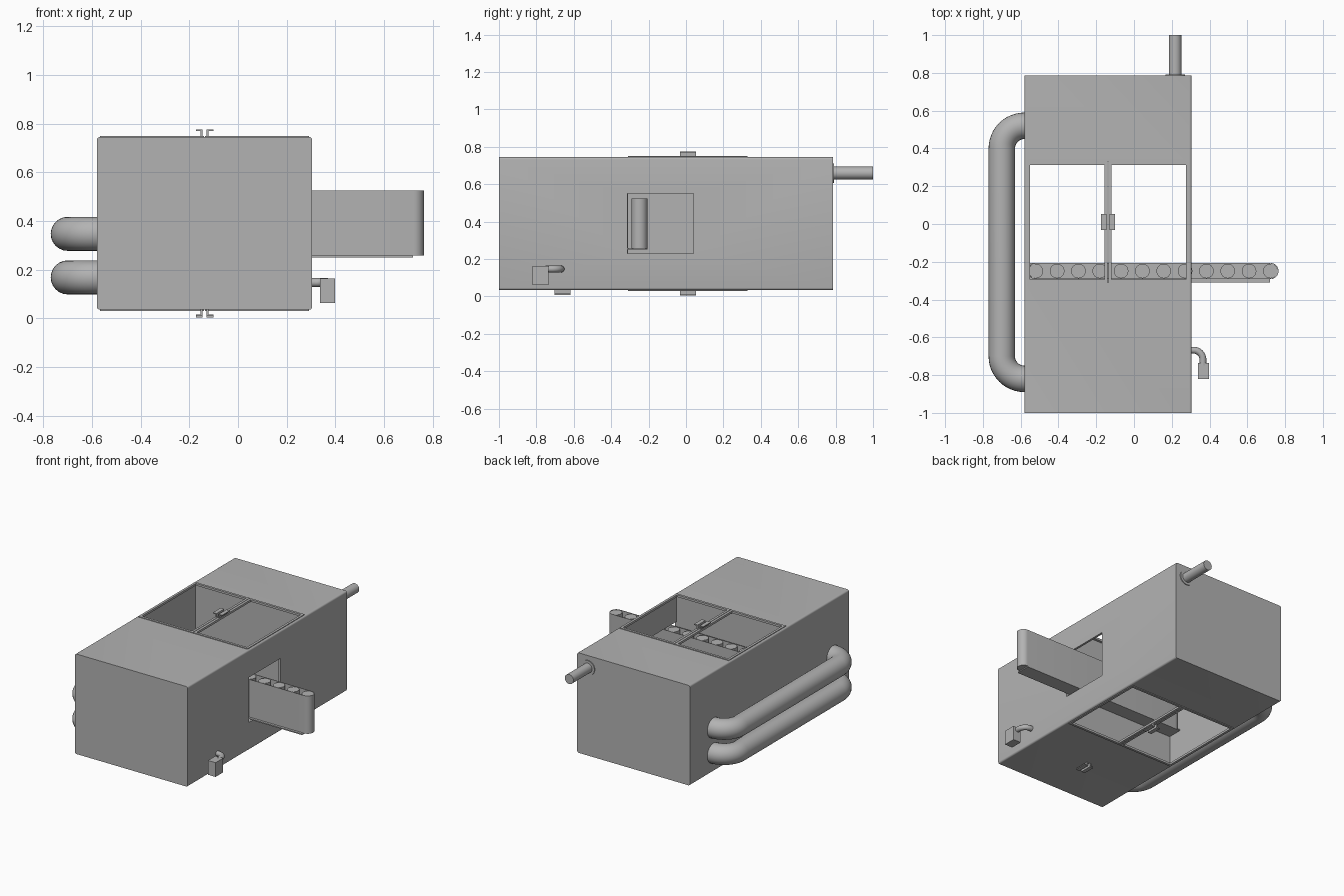
import bpy, bmesh, math
from mathutils import Vector

if "Cube" in bpy.data.objects:
    bpy.data.objects.remove(bpy.data.objects["Cube"])

grey = bpy.data.materials.new("machine grey")
grey.diffuse_color = (0.45, 0.45, 0.45, 1)
grey.use_nodes = True
grey.node_tree.nodes["Principled BSDF"].inputs["Base Color"].default_value = grey.diffuse_color


def finish(name, bm, smooth=False):
    bmesh.ops.recalc_face_normals(bm, faces=bm.faces[:])
    me = bpy.data.meshes.new(name)
    bm.to_mesh(me)
    bm.free()
    ob = bpy.data.objects.new(name, me)
    bpy.context.collection.objects.link(ob)
    me.materials.append(grey)
    if smooth:
        select(ob)
        bpy.ops.object.shade_smooth_by_angle(angle=math.radians(35))
    return ob


def select(ob):
    bpy.ops.object.select_all(action='DESELECT')
    ob.select_set(True)
    bpy.context.view_layer.objects.active = ob


def add_box(bm, x0, x1, y0, y1, z0, z1):
    vs = bmesh.ops.create_cube(bm, size=1)["verts"]
    for v in vs:
        v.co = Vector(((x0 + x1) / 2 + v.co.x * (x1 - x0),
                       (y0 + y1) / 2 + v.co.y * (y1 - y0),
                       (z0 + z1) / 2 + v.co.z * (z1 - z0)))


def boxes(name, *dims):
    bm = bmesh.new()
    for d in dims:
        add_box(bm, *d)
    return finish(name, bm)


def cylinder(name, a, b, r, n=32):
    a, b = Vector(a), Vector(b)
    bm = bmesh.new()
    bmesh.ops.create_cone(bm, cap_ends=True, segments=n, radius1=r, radius2=r,
                          depth=(b - a).length)
    q = (b - a).to_track_quat('Z', 'Y')
    for v in bm.verts:
        v.co = q @ v.co + (a + b) / 2
    return finish(name, bm, True)


def arc(cx, cy, r, a0, a1, n=12):
    return [(cx + r * math.cos(math.radians(a0 + (a1 - a0) * i / n)),
             cy + r * math.sin(math.radians(a0 + (a1 - a0) * i / n)))
            for i in range(n + 1)]


def pipe(name, path, z, r, n=24):
    """Sweep a round section along a flat path at height z."""
    bm = bmesh.new()
    pts = [Vector((x, y, z)) for x, y in path]
    rings = []
    for i, p in enumerate(pts):
        t = (pts[min(i + 1, len(pts) - 1)] - pts[max(i - 1, 0)]).normalized()
        side = t.cross(Vector((0, 0, 1)))
        rings.append([bm.verts.new(p + side * r * math.cos(2 * math.pi * k / n)
                                   + Vector((0, 0, r * math.sin(2 * math.pi * k / n))))
                      for k in range(n)])
    for a, b in zip(rings, rings[1:]):
        for k in range(n):
            bm.faces.new((a[k], a[(k + 1) % n], b[(k + 1) % n], b[k]))
    bm.faces.new(rings[0])
    bm.faces.new(rings[-1])
    return finish(name, bm, True)


# Cabinet with rounded long edges
bm = bmesh.new()
add_box(bm, -0.58, 0.305, -1, 0.785, 0.035, 0.745)
long_edges = [e for e in bm.edges
              if abs(e.verts[0].co.y - e.verts[1].co.y) > 1]
bmesh.ops.bevel(bm, geom=long_edges, offset=0.012, segments=4, profile=0.5,
                affect='EDGES')
cabinet = finish("cabinet", bm)

# Shaft through the cabinet and side outlet for the conveyor
for dims in ((-0.565, 0.29, -0.31, 0.33, -0.2, 1.0),
             (0.2, 0.4, -0.312, 0.04, 0.23, 0.55)):
    cutter = boxes("cutter", dims)
    mod = cabinet.modifiers.new("cut", 'BOOLEAN')
    mod.operation = 'DIFFERENCE'
    mod.solver = 'EXACT'
    mod.object = cutter
    select(cabinet)
    bpy.ops.object.modifier_apply(modifier=mod.name)
    bpy.data.objects.remove(cutter)
select(cabinet)
bpy.ops.object.shade_smooth_by_angle(angle=math.radians(35))

# Double hatch frames, top and bottom
Y0, Y1, W = -0.31, 0.33, 0.017
for level, z0, z1 in (("top", 0.735, 0.75), ("bottom", 0.03, 0.045)):
    for side, x0, x1 in (("left", -0.567, -0.139), ("right", -0.136, 0.292)):
        boxes(f"{level}_{side}_hatch_frame",
              (x0, x0 + W, Y0, Y1, z0, z1), (x1 - W, x1, Y0, Y1, z0, z1),
              (x0 + W, x1 - W, Y0, Y0 + W, z0, z1),
              (x0 + W, x1 - W, Y1 - W, Y1, z0, z1))


# Paired angle handles
def handle(name, y, base, direction):
    dims = []
    tip = base + direction * 0.028
    lip = tip - direction * 0.007
    for s in (-1, 1):
        xs = sorted((-0.1375 + s * 0.008, -0.1375 + s * 0.016))
        xl = sorted((-0.1375 + s * 0.008, -0.1375 + s * 0.036))
        dims.append((*xs, y - 0.043, y + 0.043, *sorted((base, lip))))
        dims.append((*xl, y - 0.043, y + 0.043, *sorted((lip, tip))))
    boxes(name, *dims)


handle("top_hatch_handle", 0.01, 0.748, 1)
handle("bottom_hatch_handle", 0.01, 0.032, -1)
handle("bottom_front_handle", -0.66, 0.037, -1)

# Conveyor: upright rollers, a looped belt and a tray
BY = -0.249
for i in range(12):
    x = -0.52 + i * 1.242 / 11
    cylinder(f"roller_{i + 1}", (x, BY, 0.257), (x, BY, 0.523), 0.0385)

bm = bmesh.new()
loops = []
for r in (0.043, 0.039):
    outline = arc(0.722, BY, r, -90, 90, 16) + arc(-0.52, BY, r, 90, 270, 16)
    loops.append([[bm.verts.new((x, y, z)) for x, y in outline]
                  for z in (0.257, 0.525)])
(ob, ot), (ib, it) = loops
n = len(ob)
for i in range(n):
    j = (i + 1) % n
    for a, b in ((ob, ot), (ot, it), (it, ib), (ib, ob)):
        bm.faces.new((a[i], a[j], b[j], b[i]))
finish("conveyor_belt", bm, True)
boxes("conveyor_tray", (-0.56, 0.72, -0.309, -0.206, 0.25, 0.258))

# Twin looped pipes on the left side
for label, z in (("upper", 0.347), ("lower", 0.168)):
    path = ([(-0.56, 0.52)] + arc(-0.58, 0.40, 0.12, 90, 180)
            + arc(-0.58, -0.70, 0.12, 180, 270) + [(-0.56, -0.82)])
    pipe(f"{label}_loop_pipe", path, z, 0.07)

# Rear outlet pipe with collar
cylinder("rear_pipe", (0.218, 0.77, 0.66), (0.218, 1.0, 0.66), 0.034)
cylinder("rear_pipe_collar", (0.218, 0.78, 0.66), (0.218, 0.791, 0.66), 0.052)

# Bent cable and plug block on the right side
pipe("plug_elbow", [(0.29, -0.668)] + arc(0.315, -0.718, 0.05, 90, 0)
     + [(0.365, -0.75)], 0.147, 0.018)
boxes("plug_block", (0.338, 0.398, -0.82, -0.735, 0.062, 0.163))
